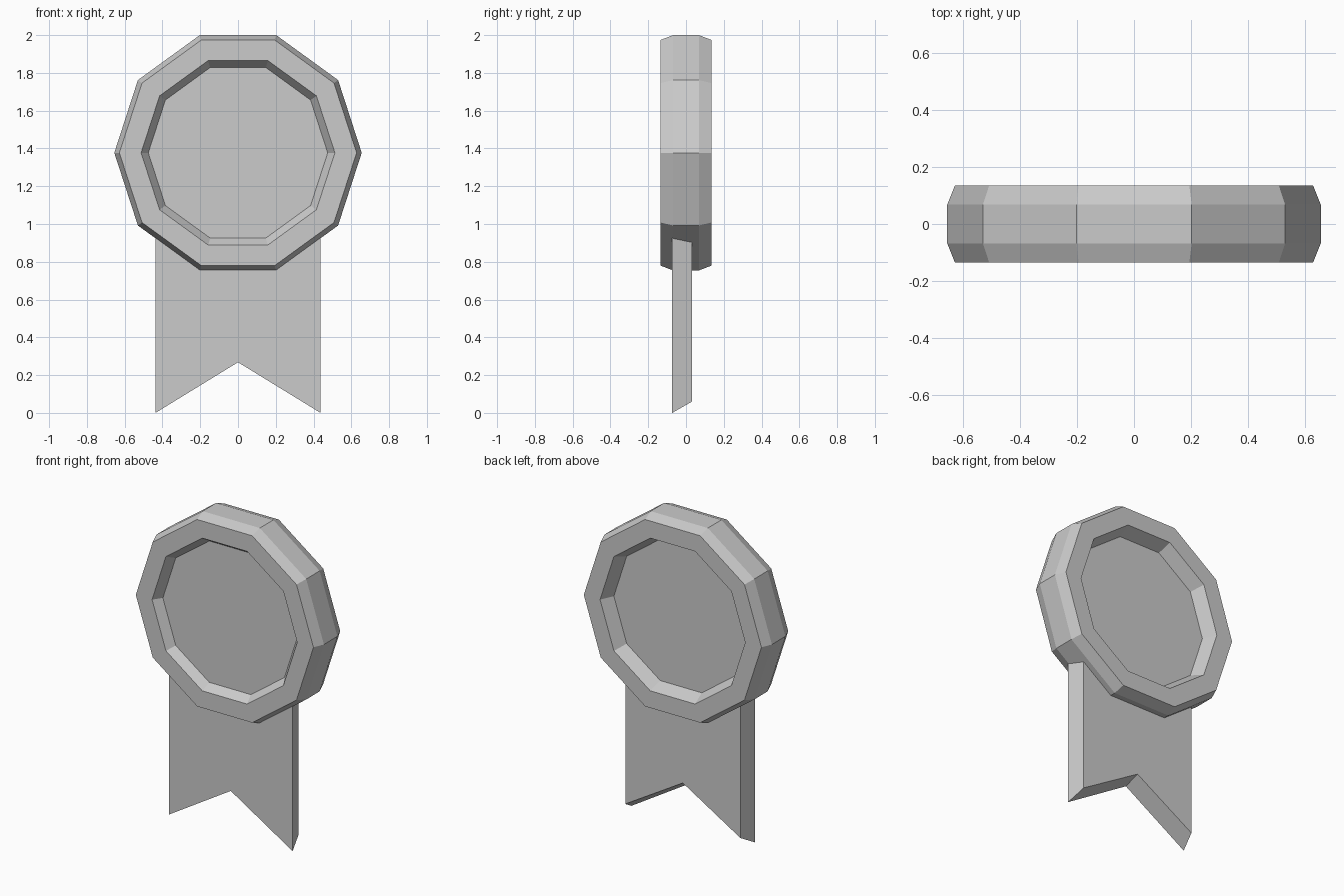
import bpy, bmesh, math

if "Cube" in bpy.data.objects:
    bpy.data.objects.remove(bpy.data.objects["Cube"], do_unlink=True)

grey = bpy.data.materials.new("light_grey")
grey.use_nodes = True
grey.diffuse_color = (0.6, 0.6, 0.6, 1)
grey.node_tree.nodes["Principled BSDF"].inputs["Base Color"].default_value = (0.6, 0.6, 0.6, 1)


def loft(name, sections):
    """Skin matching outlines from front to back and cap both ends."""
    bm = bmesh.new()
    rings = [[bm.verts.new(p) for p in section] for section in sections]
    count = len(rings[0])
    for a, b in zip(rings, rings[1:]):
        for i in range(count):
            j = (i + 1) % count
            bm.faces.new((a[i], a[j], b[j], b[i]))
    bm.faces.new(rings[0])
    bm.faces.new(rings[-1])
    bmesh.ops.recalc_face_normals(bm, faces=bm.faces)
    mesh = bpy.data.meshes.new(name)
    bm.to_mesh(mesh)
    bm.free()
    mesh.materials.append(grey)
    obj = bpy.data.objects.new(name, mesh)
    bpy.context.collection.objects.link(obj)
    return obj


# Ten-sided medal with bevelled rim and a recessed disc on both faces,
# the back recess being the deeper one
SIDES, CENTRE_Z = 10, 1.377


def decagon(radius, y):
    angles = [math.tau * i / SIDES for i in range(SIDES)]
    return [(radius * math.cos(a), y, CENTRE_Z + radius * math.sin(a)) for a in angles]


rim = [(0.513, 0.135), (0.628, 0.135), (0.655, 0.068)]
profile = [(0.475, -0.08)] + [(r, -y) for r, y in rim] + rim[::-1] + [(0.475, 0.05)]
loft("medal", [decagon(r, y) for r, y in profile])


# Swallow-tailed ribbon, slightly narrower at the back
def ribbon_outline(half_width, corner_z, notch_z, y):
    top = 1.1
    return [(-half_width, y, corner_z), (0, y, notch_z), (half_width, y, corner_z),
            (half_width, y, top), (-half_width, y, top)]


loft("ribbon", [ribbon_outline(0.437, 0, 0.268, -0.073),
                ribbon_outline(0.407, 0.06, 0.303, 0.032)])
